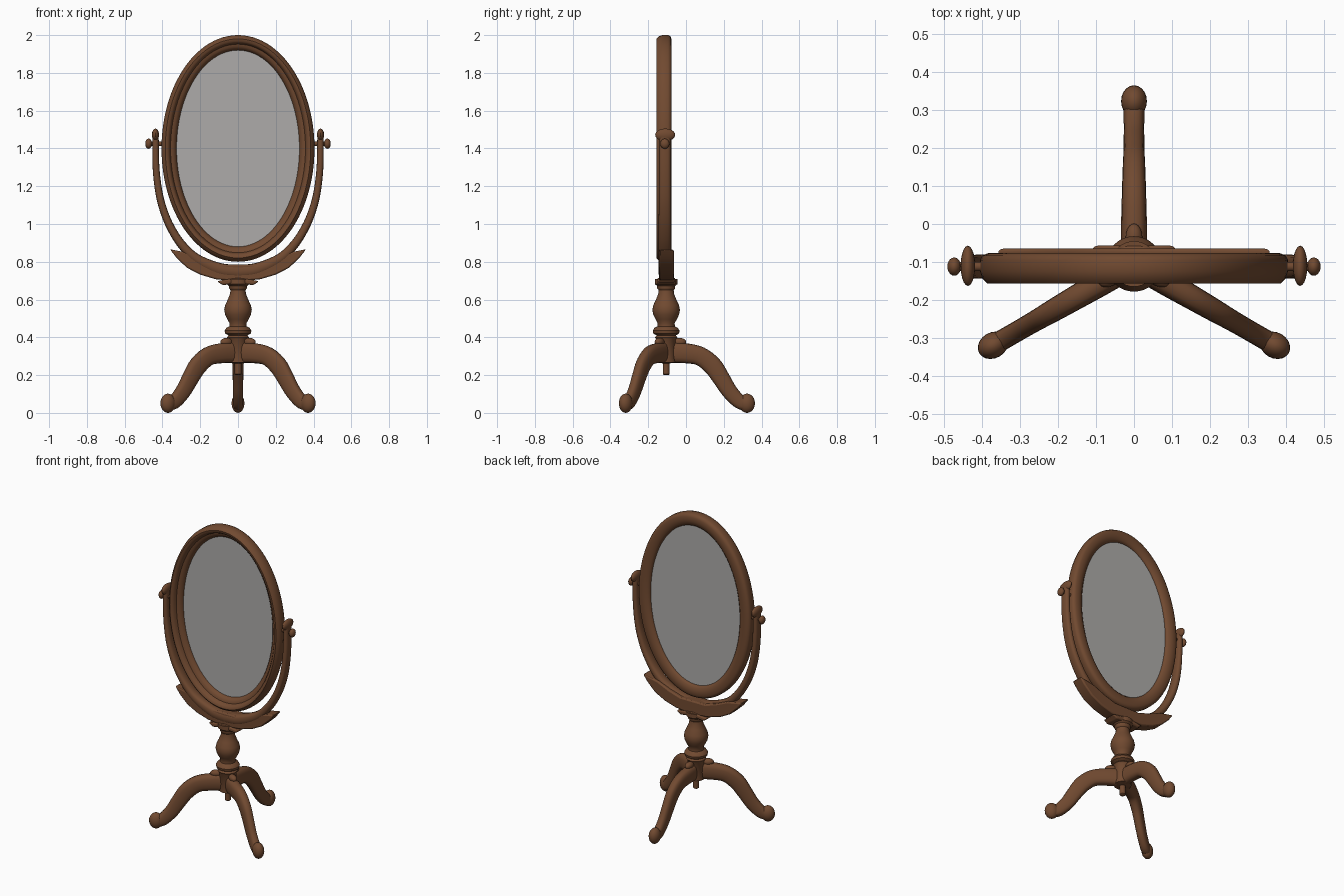
import bpy, bmesh, math
from mathutils import Vector, Matrix

if "Cube" in bpy.data.objects:
    bpy.data.objects.remove(bpy.data.objects["Cube"])

CY = -0.105   # column axis
FY = -0.112   # frame pivot depth
ZC = 1.40     # mirror centre height


def material(name, col):
    m = bpy.data.materials.new(name)
    m.diffuse_color = col
    m.use_nodes = True
    m.node_tree.nodes["Principled BSDF"].inputs["Base Color"].default_value = m.diffuse_color
    return m


wood = material("brown wood", (0.165, 0.068, 0.030, 1))
glass = material("mirror grey", (0.42, 0.41, 0.40, 0.5))


def finish(bm, name, mat, angle=40):
    bmesh.ops.recalc_face_normals(bm, faces=bm.faces)
    me = bpy.data.meshes.new(name)
    bm.to_mesh(me)
    bm.free()
    ob = bpy.data.objects.new(name, me)
    bpy.context.collection.objects.link(ob)
    me.materials.append(mat)
    bpy.ops.object.select_all(action='DESELECT')
    bpy.context.view_layer.objects.active = ob
    ob.select_set(True)
    bpy.ops.object.shade_smooth_by_angle(angle=math.radians(angle))
    return ob


def smooth_points(pts, steps=5):
    """Catmull-Rom through the control points"""
    p = [Vector(q) for q in pts]
    p = [2 * p[0] - p[1]] + p + [2 * p[-1] - p[-2]]
    out = []
    for i in range(1, len(p) - 2):
        a, b, c, d = p[i - 1:i + 3]
        for s in range(steps):
            t = s / steps
            out.append(0.5 * (2 * b + (c - a) * t + (2 * a - 5 * b + 4 * c - d) * t * t
                              + (3 * b - a - 3 * c + d) * t ** 3))
    return out + [p[-2]]


def bridge(bm, rings, closed=False, caps=True):
    n = len(rings[0])
    for i in range(len(rings) - (0 if closed else 1)):
        a, b = rings[i], rings[(i + 1) % len(rings)]
        for j in range(n):
            k = (j + 1) % n
            bm.faces.new((a[j], a[k], b[k], b[j]))
    if caps and not closed:
        bm.faces.new(rings[0])
        bm.faces.new(rings[-1])


def sweep(name, pts, direction, origin, sides=16, power=0.75):
    """Rod along (u, z, half thickness, half width) in the plane of direction and z"""
    bm = bmesh.new()
    d = Vector(direction).normalized()
    side = d.cross(Vector((0, 0, 1)))
    path = smooth_points([(*p,) for p in pts])
    rings = []
    for i, p in enumerate(path):
        a, b = path[max(i - 1, 0)], path[min(i + 1, len(path) - 1)]
        t = Vector((b[0] - a[0], b[1] - a[1])).normalized()
        nrm = d * -t[1] + Vector((0, 0, t[0]))
        c = Vector(origin) + d * p[0] + Vector((0, 0, p[1]))
        ring = []
        for j in range(sides):
            ang = 2 * math.pi * j / sides
            x, y = math.cos(ang), math.sin(ang)
            x, y = (math.copysign(abs(v) ** power, v) for v in (x, y))
            ring.append(bm.verts.new(c + nrm * x * p[2] + side * y * p[3]))
        rings.append(ring)
    bridge(bm, rings)
    return finish(bm, name, wood)


def ball(name, loc, radii, rot=0):
    bm = bmesh.new()
    bmesh.ops.create_uvsphere(bm, u_segments=20, v_segments=12, radius=1)
    bm.transform(Matrix.Translation(loc) @ Matrix.Rotation(rot, 4, 'Z')
                 @ Matrix.Diagonal((*radii, 1)))
    return finish(bm, name, wood)


def plate(name, outline, y0, y1):
    """Outline of right half in x, z; mirrored and extruded through y"""
    pts = outline + [(-x, z) for x, z in reversed(outline) if x > 0]
    bm = bmesh.new()
    rings = [[bm.verts.new((x, y, z)) for x, z in pts] for y in (y0, y1)]
    bridge(bm, rings)
    ob = finish(bm, name, wood)
    mod = ob.modifiers.new("rounding", 'BEVEL')
    mod.width, mod.segments = 0.008, 2
    return ob


# oval frame: moulded section carried round an ellipse
SECTION = [(0.006, -0.083), (0, -0.095), (0, -0.125), (0.007, -0.145), (0.02, -0.157),
           (0.034, -0.155), (0.043, -0.143), (0.048, -0.128), (0.062, -0.125),
           (0.072, -0.116), (0.08, -0.104), (0.08, -0.094), (0.068, -0.083),
           (0.045, -0.076), (0.02, -0.077)]
bm = bmesh.new()
N = 96
rings = []
for i in range(N):
    a = 2 * math.pi * i / N
    rings.append([bm.verts.new(((0.405 - d) * math.cos(a), y, ZC + (0.60 - d) * math.sin(a)))
                  for d, y in SECTION])
bridge(bm, rings, closed=True)
finish(bm, "oval_frame", wood, 50)

# mirror glass
bm = bmesh.new()
bm.faces.new([bm.verts.new((0.326 * math.cos(2 * math.pi * i / N), -0.1,
                            ZC + 0.521 * math.sin(2 * math.pi * i / N))) for i in range(N)])
finish(bm, "mirror_glass", glass)

# turned column with pendant, as (radius, height)
PROFILE = [(0.012, 0.20), (0.018, 0.205), (0.018, 0.262), (0.052, 0.268), (0.052, 0.39),
           (0.06, 0.40), (0.05, 0.41), (0.068, 0.42), (0.071, 0.435), (0.062, 0.45),
           (0.046, 0.458), (0.045, 0.475), (0.056, 0.495), (0.068, 0.52), (0.073, 0.545),
           (0.068, 0.57), (0.054, 0.60), (0.042, 0.63), (0.040, 0.65), (0.048, 0.66),
           (0.048, 0.672), (0.06, 0.682), (0.06, 0.71)]
bm = bmesh.new()
rings = [[bm.verts.new((r * math.cos(2 * math.pi * j / 32), CY + r * math.sin(2 * math.pi * j / 32), z))
          for j in range(32)] for r, z in PROFILE]
bridge(bm, rings)
finish(bm, "turned_column", wood)

# three cabriole legs with scroll feet
LEG = [(0.02, 0.32, 0.056, 0.034), (0.10, 0.316, 0.053, 0.034), (0.18, 0.300, 0.050, 0.032),
       (0.245, 0.250, 0.050, 0.030), (0.29, 0.185, 0.046, 0.028), (0.335, 0.115, 0.042, 0.027),
       (0.385, 0.062, 0.038, 0.027), (0.425, 0.046, 0.036, 0.027)]
for label, deg in (("back", 90), ("front_left", 210), ("front_right", 330)):
    a = math.radians(deg)
    d = Vector((math.cos(a), math.sin(a), 0))
    o = Vector((0, CY, 0))
    sweep(label + "_leg", LEG, d, o)
    ball(label + "_foot", o + d * 0.428 + Vector((0, 0, 0.051)), (0.042, 0.034, 0.051), a)
    ball(label + "_leg_scroll", o + d * 0.07 + Vector((0, 0, 0.375)), (0.036, 0.022, 0.022), a)

# curved yoke arms, top scrolls and pivot knobs on both sides
ARM = [(0, 0.748, 0.036, 0.034), (0.10, 0.760, 0.034, 0.034), (0.22, 0.815, 0.027, 0.033),
       (0.30, 0.893, 0.023, 0.033), (0.358, 0.985, 0.021, 0.033), (0.395, 1.075, 0.020, 0.032),
       (0.419, 1.17, 0.019, 0.031), (0.434, 1.30, 0.018, 0.030), (0.437, 1.47, 0.017, 0.030)]
for label, s in (("left", -1), ("right", 1)):
    sweep(label + "_arm", ARM, (s, 0, 0), (0, FY, 0))
    ball(label + "_arm_scroll", (s * 0.437, FY + 0.002, 1.472), (0.019, 0.053, 0.033))
    ball(label + "_pivot_knob", (s * 0.473, FY, 1.425), (0.018, 0.024, 0.027))
    bm = bmesh.new()
    bmesh.ops.create_cone(bm, cap_ends=True, segments=16, radius1=0.012, radius2=0.012, depth=0.09)
    bm.transform(Matrix.Translation((s * 0.425, FY, 1.425)) @ Matrix.Rotation(math.pi / 2, 4, 'Y'))
    finish(bm, label + "_pivot_pin", wood)

# carved leaf crest under the frame
plate("leaf_crest", [(0, 0.785), (0.09, 0.785), (0.17, 0.81), (0.25, 0.845), (0.36, 0.866),
                     (0.325, 0.82), (0.27, 0.768), (0.20, 0.732), (0.12, 0.708), (0, 0.695)],
      -0.142, -0.064)
plate("lower_leaf", [(0, 0.715), (0.07, 0.705), (0.112, 0.697), (0.08, 0.676), (0.04, 0.682), (0, 0.672)],
      -0.152, -0.056)
